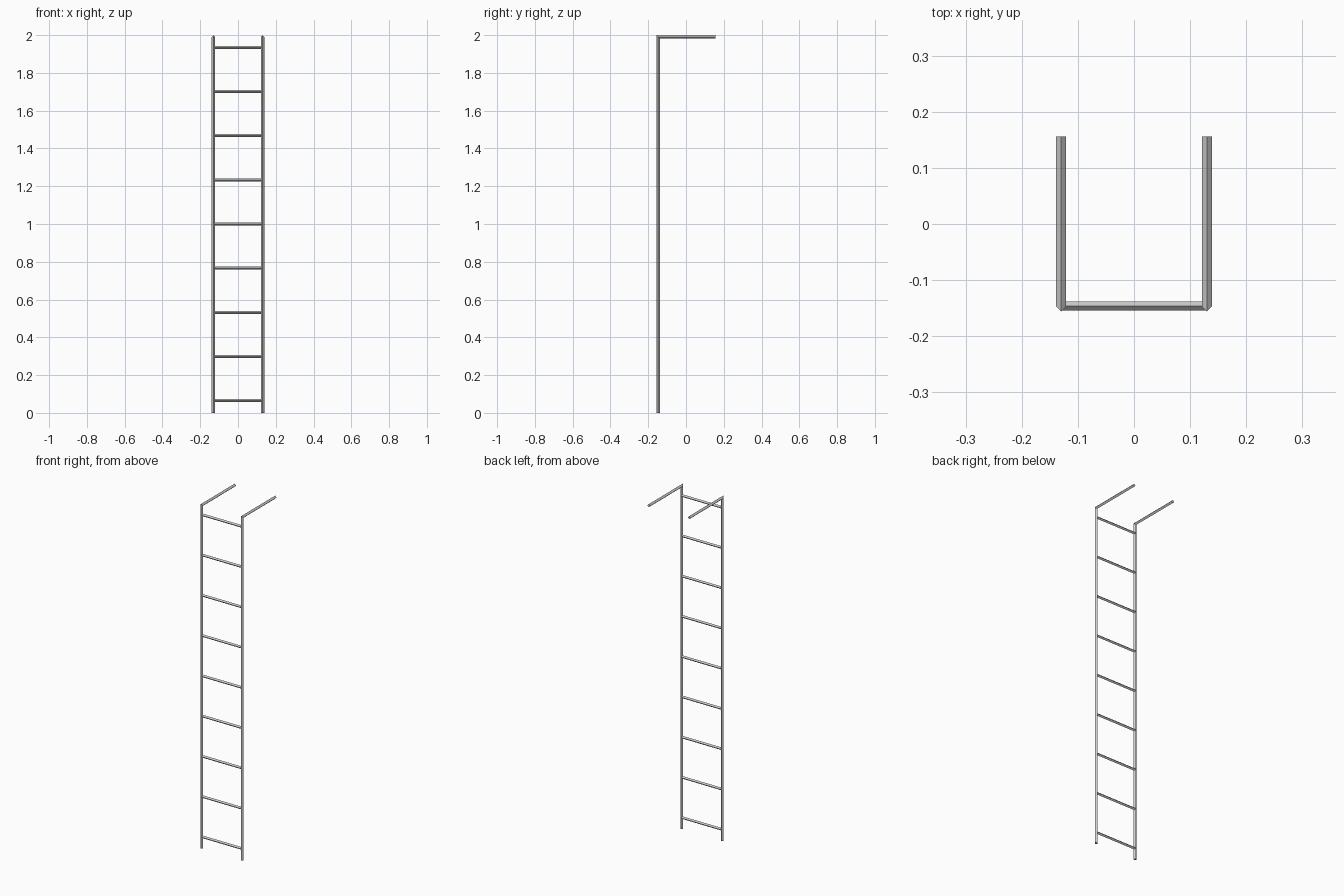
import bpy, bmesh
from mathutils import Vector

if "Cube" in bpy.data.objects:
    bpy.data.objects.remove(bpy.data.objects["Cube"])


def finish(name, bm):
    bmesh.ops.recalc_face_normals(bm, faces=bm.faces[:])
    mesh = bpy.data.meshes.new(name)
    bm.to_mesh(mesh)
    bm.free()
    obj = bpy.data.objects.new(name, mesh)
    bpy.context.collection.objects.link(obj)
    return obj


def diamond_tube(name, sections):
    """Four-sided bar: each section is (centre, half diagonal a, half diagonal b)."""
    bm = bmesh.new()
    rings = []
    for c, a, b in sections:
        c, a, b = Vector(c), Vector(a), Vector(b)
        rings.append([bm.verts.new(c + d) for d in (a, b, -a, -b)])
    for r0, r1 in zip(rings, rings[1:]):
        for i in range(4):
            j = (i + 1) % 4
            bm.faces.new((r0[i], r0[j], r1[j], r1[i]))
    bm.faces.new(rings[0])
    bm.faces.new(rings[-1][::-1])
    return finish(name, bm)


R = 0.009            # rail half diagonal
S = 0.0078           # rung half diagonal
RAIL_X = 0.13
RAIL_Y = -0.147
TOP = 2.0 - R

# Side rails: upright bar, mitred corner, arm reaching back
for side, x in (("left", -RAIL_X), ("right", RAIL_X)):
    diamond_tube(side + "_rail", [
        ((x, RAIL_Y, 0), (R, 0, 0), (0, -R, 0)),
        ((x, RAIL_Y, TOP), (R, 0, 0), (0, -R, R)),
        ((x, 0.156, TOP), (R, 0, 0), (0, 0, R)),
    ])

# Nine evenly spaced rungs
for i in range(9):
    z = 1.0 + (i - 4) * 0.2338
    diamond_tube(f"rung_{i + 1}", [
        ((x, RAIL_Y + 0.001, z), (0, S, 0), (0, 0, S)) for x in (-RAIL_X, RAIL_X)
    ])
